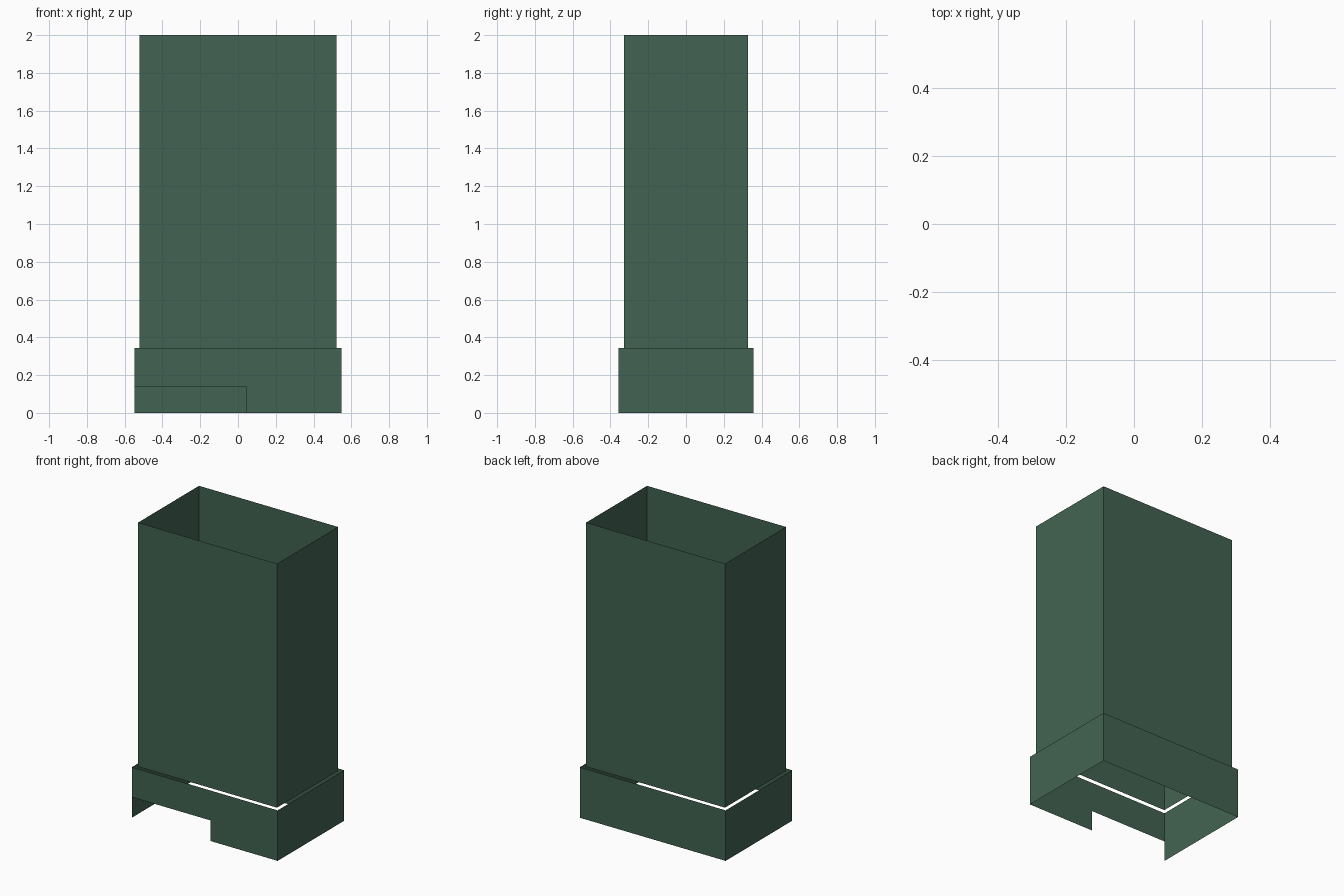
import bpy

if "Cube" in bpy.data.objects:
    bpy.data.objects.remove(bpy.data.objects["Cube"])

green = bpy.data.materials.new("dark_green")
green.diffuse_color = (0.055, 0.125, 0.085, 1)
green.use_nodes = True
green.node_tree.nodes["Principled BSDF"].inputs["Base Color"].default_value = green.diffuse_color


def add_mesh(name, verts, faces):
    mesh = bpy.data.meshes.new(name)
    mesh.from_pydata(verts, [], faces)
    mesh.materials.append(green)
    obj = bpy.data.objects.new(name, mesh)
    bpy.context.collection.objects.link(obj)
    return obj


def ring(hx, hy, z):
    return [(-hx, -hy, z), (hx, -hy, z), (hx, hy, z), (-hx, hy, z)]


def walls(count):
    # wall i runs from corner i to the next; wall 0 is the front
    return [(i, (i + 1) % 4, 4 + (i + 1) % 4, 4 + i) for i in range(4 - count, 4)]


TOP, SPLIT = 2.0, 0.343

# Upper shell: four thin walls, open at top and bottom
add_mesh("upper_shell", ring(0.522, 0.327, SPLIT) + ring(0.522, 0.327, TOP), walls(4))

# Lower skirt: three full walls plus a front wall with a notch at its left
hx, hy, nx, nz = 0.548, 0.357, 0.042, 0.14
verts = ring(hx, hy, 0) + ring(hx, hy, SPLIT)
verts += [(nx, -hy, 0), (nx, -hy, nz), (-hx, -hy, nz)]
front = (8, 1, 5, 4, 10, 9)
# left wall shares the notch corner on its front edge
faces = walls(3)[:2] + [(3, 0, 10, 4, 7), front]
add_mesh("lower_skirt", verts, faces)
